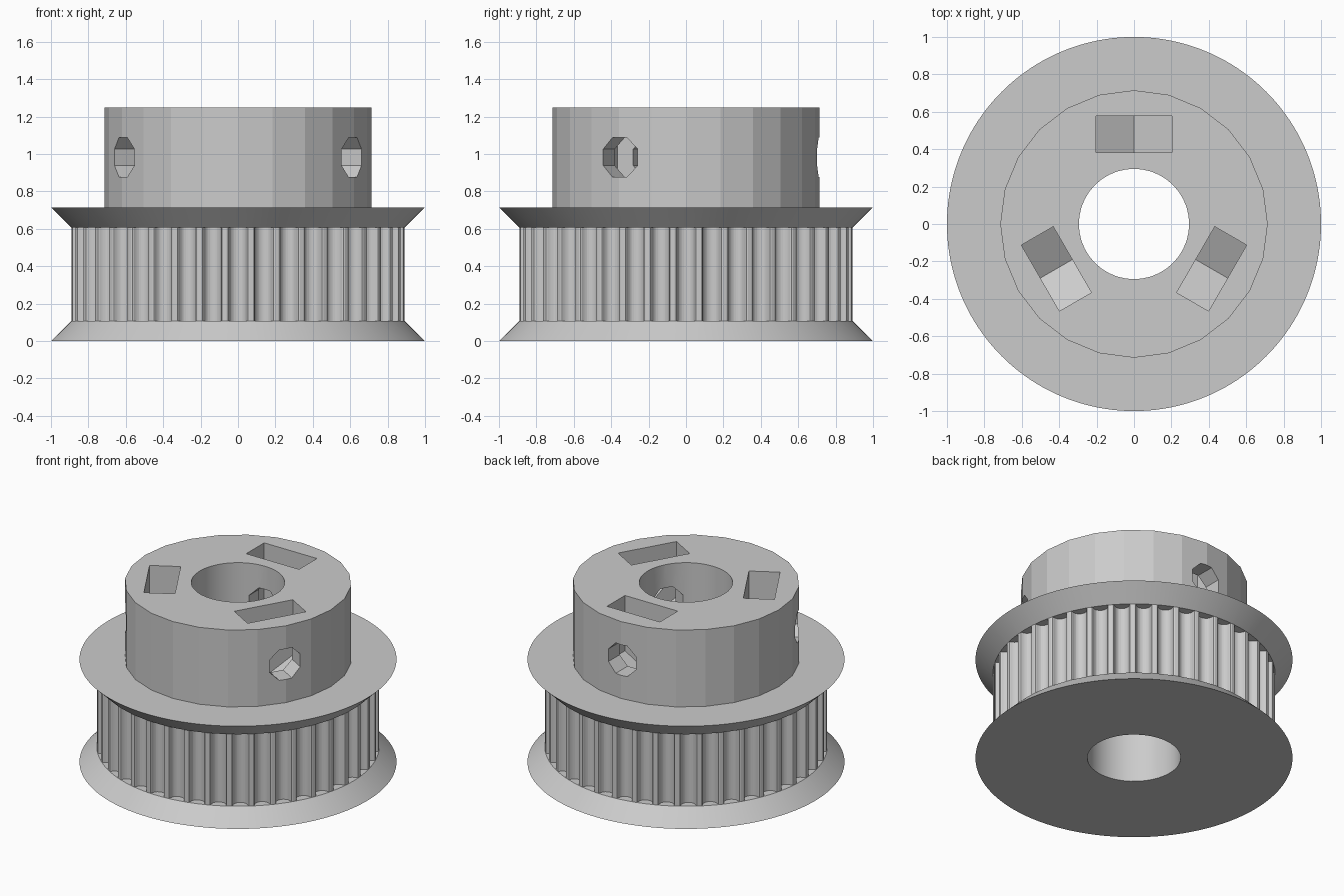
import bpy, bmesh, math
from mathutils import Matrix, Vector

if "Cube" in bpy.data.objects:
    bpy.data.objects.remove(bpy.data.objects["Cube"], do_unlink=True)

grey = bpy.data.materials.new("plain_grey")
grey.use_nodes = True
grey.diffuse_color = (0.6, 0.6, 0.6, 1)
grey.node_tree.nodes["Principled BSDF"].inputs["Base Color"].default_value = (0.6, 0.6, 0.6, 1)

# Main sizes
TEETH = 40
CORE_R, BORE_R, HUB_R = 0.891, 0.295, 0.715
LIP, DECK, TOP = 0.107, 0.715, 1.25
NUT_Z = (DECK + TOP) / 2
NUT_FLATS, NUT_IN, NUT_OUT = 0.407, 0.381, 0.578


def ring(radius, sides, offset=0.0):
    return [(radius * math.cos(math.tau * i / sides + offset),
             radius * math.sin(math.tau * i / sides + offset)) for i in range(sides)]


def loft(name, low, high, z0, z1, matrix=None):
    """Closed solid between two outlines with the same number of points."""
    bm = bmesh.new()
    a = [bm.verts.new((x, y, z0)) for x, y in low]
    b = [bm.verts.new((x, y, z1)) for x, y in high]
    bm.faces.new(a[::-1])
    bm.faces.new(b)
    for i in range(len(a)):
        j = (i + 1) % len(a)
        bm.faces.new((a[i], a[j], b[j], b[i]))
    if matrix:
        bm.transform(matrix)
    bmesh.ops.recalc_face_normals(bm, faces=bm.faces)
    mesh = bpy.data.meshes.new(name)
    bm.to_mesh(mesh)
    bm.free()
    mesh.materials.append(grey)
    obj = bpy.data.objects.new(name, mesh)
    bpy.context.collection.objects.link(obj)
    return obj


def combine(target, other, operation):
    """Apply a boolean and discard the second solid."""
    mod = target.modifiers.new(operation.lower(), 'BOOLEAN')
    mod.operation, mod.object, mod.solver = operation, other, 'EXACT'
    bpy.context.view_layer.objects.active = target
    bpy.ops.object.modifier_apply(modifier=mod.name)
    bpy.data.objects.remove(other, do_unlink=True)


# Toothed core: one rounded belt groove repeated around the rim
half = [(.0605, 0), (.0525, .0027), (.0485, .0093), (.0469, .017), (.0443, .0245),
        (.0409, .0317), (.0366, .0386), (.029, .0455), (.0201, .0505), (.0103, .0536)]
groove = [(-w, d) for w, d in half] + [(0, .0547)] + [(w, d) for w, d in reversed(half)]
seat = math.sqrt(CORE_R ** 2 - half[0][0] ** 2)
outline = []
for k in range(TEETH):
    turn = Matrix.Rotation(math.tau * k / TEETH, 2)
    outline += [tuple(turn @ Vector((w, d - seat))) for w, d in groove]
body = loft("pulley_body", outline, outline, LIP / 2, DECK - LIP / 2)

# Sloped belt flanges
wide, narrow = ring(1.0, 160), ring(CORE_R, 160)
combine(body, loft("bottom_flange", wide, narrow, 0, LIP), 'UNION')
combine(body, loft("top_flange", narrow, wide, DECK - LIP, DECK), 'UNION')

# Faceted hub
hub = ring(HUB_R, 24)
combine(body, loft("hub", hub, hub, DECK - LIP / 2, TOP), 'UNION')

# Shaft bore
bore = ring(BORE_R, 40)
combine(body, loft("bore_cutter", bore, bore, -0.1, TOP + 0.1), 'DIFFERENCE')

# Three nut traps with grub screw holes
w = NUT_FLATS / 2
tip = w / math.sqrt(3)
trap = [(-w, TOP - NUT_Z + 0.1), (-w, -tip), (0, -2 * tip), (w, -tip), (w, TOP - NUT_Z + 0.1)]
screw = ring(0.115, 8, math.pi / 8)
for k in range(3):
    # Outline x runs sideways, y runs up, and depth runs outward from the axis
    place = (Matrix.Translation((0, 0, NUT_Z)) @ Matrix.Rotation(math.tau * k / 3, 4, 'Z')
             @ Matrix(((-1, 0, 0, 0), (0, 0, 1, 0), (0, 1, 0, 0), (0, 0, 0, 1))))
    combine(body, loft("nut_cutter", trap, trap, NUT_IN, NUT_OUT, place), 'DIFFERENCE')
    combine(body, loft("screw_cutter", screw, screw, 0.1, 0.9, place), 'DIFFERENCE')

# Smooth the round rims and bore, keep the facets crisp
bpy.ops.object.select_all(action='DESELECT')
body.select_set(True)
bpy.context.view_layer.objects.active = body
bpy.ops.object.shade_smooth_by_angle(angle=math.radians(10))
